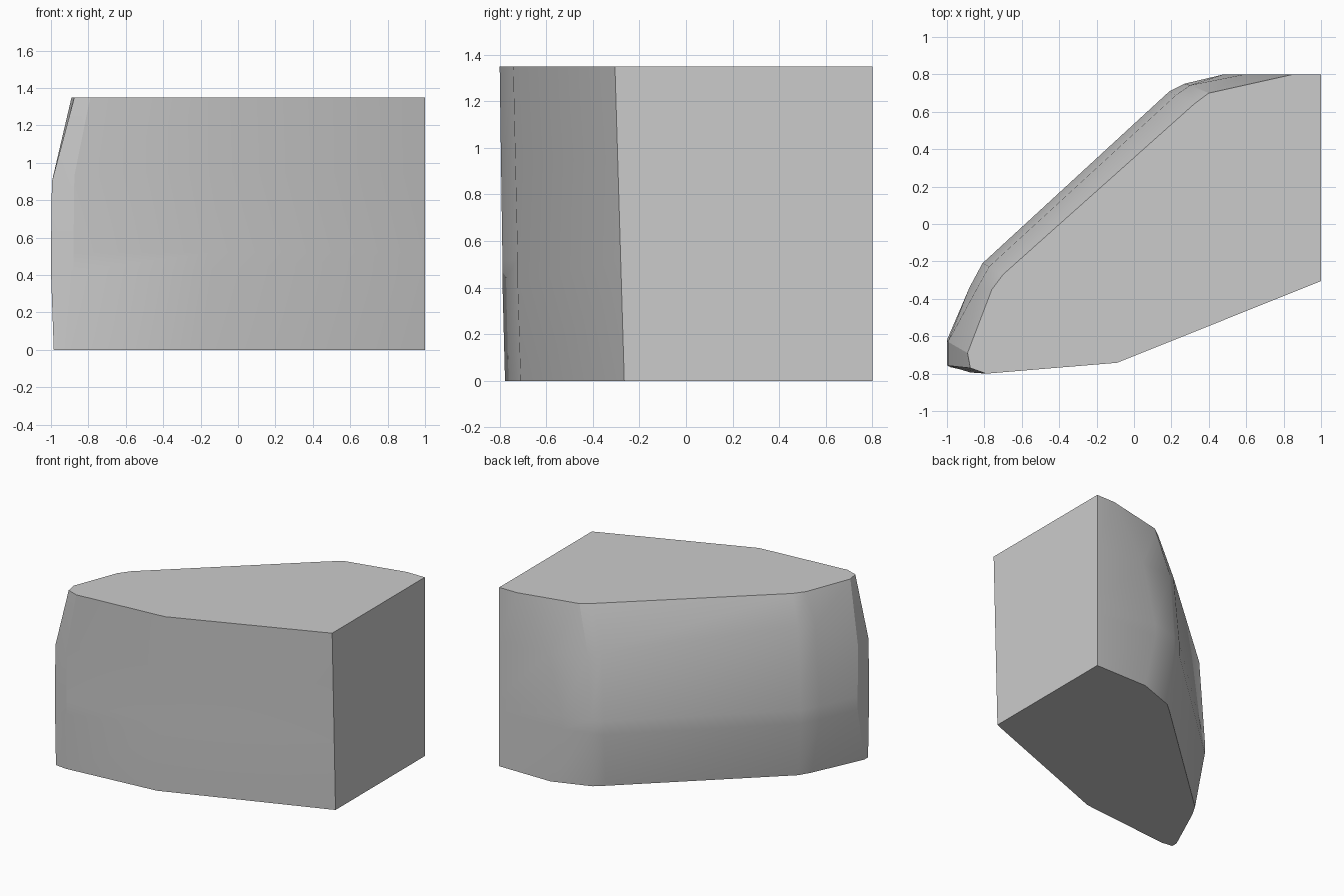
import bpy, bmesh

if "Cube" in bpy.data.objects:
    bpy.data.objects.remove(bpy.data.objects["Cube"])

# Each section runs from the flat back-right corner round the sloped back to the front bend.
bottom = [(.57, .80, 0), (.29, .70, 0), (.22, .64, 0), (-.76, -.255, 0), (-.81, -.34, 0),
          (-.985, -.72, 0), (-.985, -.765, 0), (-.90, -.777, 0), (-.18, -.71, 0)]
widest = [(.48, .80), (.27, .75), (.19, .71), (-.81, -.21), (-.88, -.34),
          (-1, -.62), (-1, -.755), (-.88, -.788), (-.14, -.723)]
shoulder = [(.59, .80, .96), (.30, .742, 1.0), (.225, .69, 1.03), (-.775, -.228, 1.14),
            (-.84, -.345, 1.12), (-.995, -.63, .90), (-.995, -.757, .90),
            (-.875, -.794, .93), (-.11, -.733, .95)]
top = [(.85, .80, 1.35), (.40, .70, 1.35), (.32, .64, 1.35), (-.70, -.27, 1.35),
       (-.76, -.35, 1.35), (-.89, -.69, 1.35), (-.875, -.77, 1.35),
       (-.79, -.80, 1.35), (-.09, -.742, 1.35)]


def section(pts, z):
    # close each section with the vertical right-hand end
    front_y = -.265 - .04 * z / 1.35
    return [(1, .8, z)] + [p if len(p) == 3 else (*p, z) for p in pts] + [(1, front_y, z)]


# Lofted body
bm = bmesh.new()
rings = [[bm.verts.new(p) for p in section(pts, z)] for pts, z in
         ((bottom, 0), (widest, .42), (widest, .52), (shoulder, .95), (top, 1.35))]
for a, b in zip(rings, rings[1:]):
    for i in range(len(a)):
        j = (i + 1) % len(a)
        bm.faces.new((a[i], a[j], b[j], b[i]))
bm.faces.new(rings[0][::-1])
bm.faces.new(rings[-1])
bmesh.ops.recalc_face_normals(bm, faces=bm.faces)
mesh = bpy.data.meshes.new("faceted_block")
bm.to_mesh(mesh)
bm.free()
body = bpy.data.objects.new("faceted_block", mesh)
bpy.context.collection.objects.link(body)
bpy.context.view_layer.objects.active = body
body.select_set(True)
bpy.ops.object.shade_smooth_by_angle(angle=0.35)
